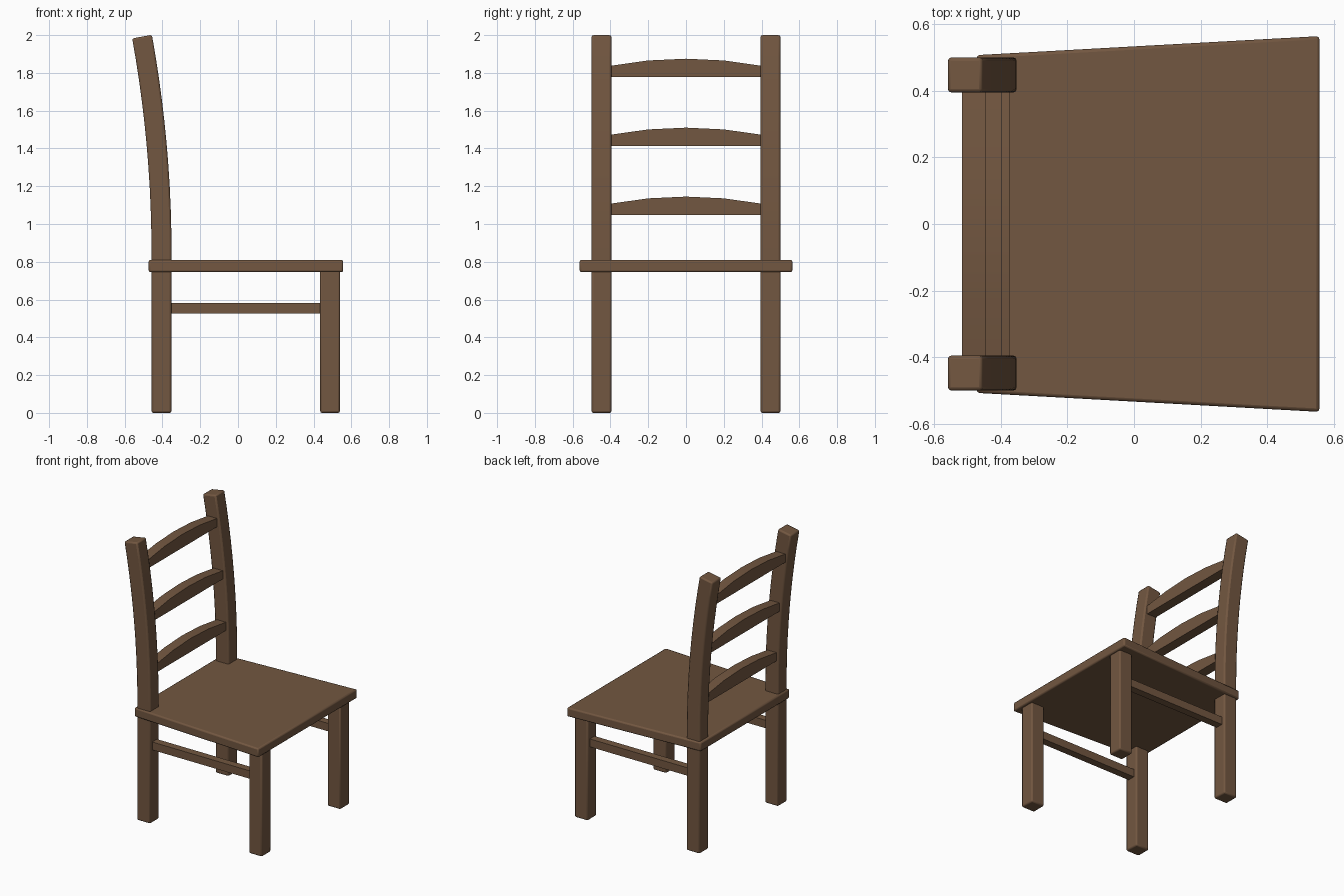
import bpy, bmesh, math

if "Cube" in bpy.data.objects:
    bpy.data.objects.remove(bpy.data.objects["Cube"])

wood = bpy.data.materials.new("brown_wood")
wood.diffuse_color = (0.17, 0.095, 0.052, 1)
wood.use_nodes = True
wood.node_tree.nodes["Principled BSDF"].inputs["Base Color"].default_value = wood.diffuse_color


def loft(name, rings, bevel=0.0):
    """Skin a list of matching point rings and cap both ends."""
    bm = bmesh.new()
    vr = [[bm.verts.new(p) for p in r] for r in rings]
    n = len(vr[0])
    for a, b in zip(vr, vr[1:]):
        for i in range(n):
            j = (i + 1) % n
            bm.faces.new((a[i], a[j], b[j], b[i]))
    bm.faces.new(vr[0])
    bm.faces.new(vr[-1])
    bmesh.ops.recalc_face_normals(bm, faces=bm.faces)
    me = bpy.data.meshes.new(name)
    bm.to_mesh(me)
    bm.free()
    ob = bpy.data.objects.new(name, me)
    bpy.context.collection.objects.link(ob)
    me.materials.append(wood)
    if bevel:
        m = ob.modifiers.new("Rounded edges", 'BEVEL')
        m.width, m.segments = bevel, 2
        m.limit_method, m.angle_limit = 'ANGLE', math.radians(40)
    bpy.ops.object.select_all(action='DESELECT')
    ob.select_set(True)
    bpy.context.view_layer.objects.active = ob
    bpy.ops.object.shade_smooth_by_angle(angle=math.radians(30))
    return ob


def box(name, x0, x1, y0, y1, z0, z1, bevel=0.0):
    return loft(name, [[(x0, y0, z), (x1, y0, z), (x1, y1, z), (x0, y1, z)]
                       for z in (z0, z1)], bevel)


BEND, TOP, LEAN, H = 0.85, 1.992, 0.103, 0.053


def post_x(z):
    """Centre line of the backward-curving post."""
    t = max(0.0, (z - BEND) / (TOP - BEND))
    return -0.405 - LEAN * t * t


# Seat: tapered board, wider at the front
loft("seat", [[(-0.473, -0.507, z), (0.557, -0.564, z),
               (0.557, 0.564, z), (-0.473, 0.507, z)] for z in (0.745, 0.81)], 0.01)

for s, side in ((-1, "right"), (1, "left")):
    y0, y1 = sorted((s * 0.395, s * 0.5))
    # Front leg
    box("front_leg_" + side, 0.435, 0.54, y0, y1, 0, 0.76, 0.01)
    # Back leg continuing into the curved back post
    rings = []
    for z in [0.0] + [BEND + (TOP - BEND) * i / 10 for i in range(11)]:
        t = max(0.0, (z - BEND) / (TOP - BEND))
        a = math.atan(2 * LEAN * t / (TOP - BEND))
        dx, dz, cx = H * math.cos(a), H * math.sin(a), post_x(z)
        rings.append([(cx - dx, y0, z - dz), (cx + dx, y0, z + dz),
                      (cx + dx, y1, z + dz), (cx - dx, y1, z - dz)])
    loft("back_leg_" + side, rings, 0.01)
    # Side stretcher
    box("side_stretcher_" + side, -0.37, 0.45, s * 0.4475 - 0.027, s * 0.4475 + 0.027,
        0.525, 0.582)

# Back slats with arched tops
for k, z in enumerate((1.048, 1.413, 1.778)):
    cx = post_x(z + 0.045)
    rings = []
    for y in (-0.41, -0.2, 0, 0.2, 0.41):
        h = 0.097 - 0.037 * (y / 0.4) ** 2
        rings.append([(cx - 0.036, y, z), (cx + 0.036, y, z),
                      (cx + 0.036, y, z + h), (cx - 0.036, y, z + h)])
    loft("back_slat_%d" % (k + 1), rings)
